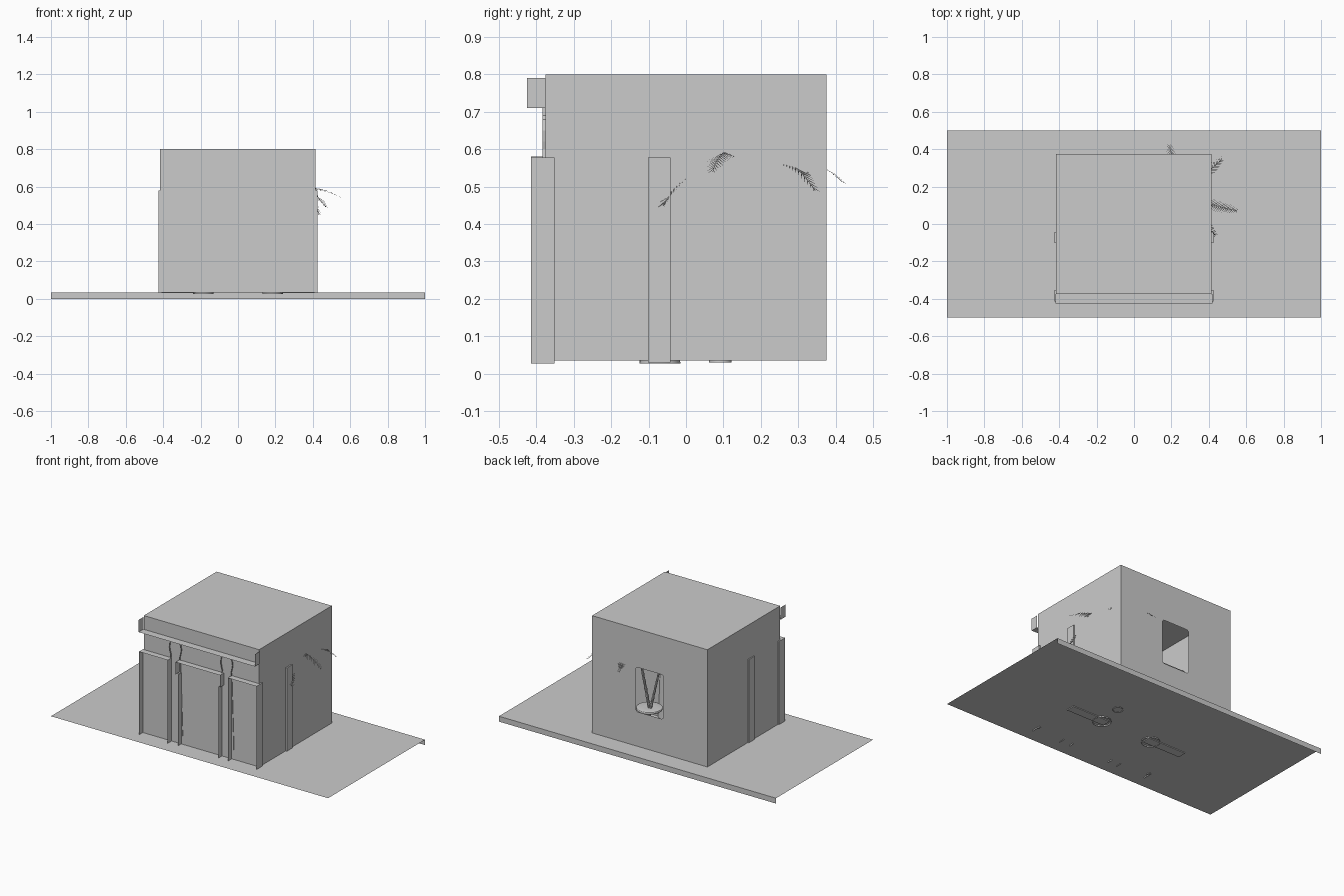
import bpy, bmesh, math
from mathutils import Vector

if "Cube" in bpy.data.objects:
    bpy.data.objects.remove(bpy.data.objects["Cube"])

Z0 = 0.035                      # floor level
X0, X1, YF, YB, ZT = -0.417, 0.415, -0.375, 0.375, 0.80


def mesh_object(name, bm):
    me = bpy.data.meshes.new(name)
    bm.to_mesh(me)
    bm.free()
    ob = bpy.data.objects.new(name, me)
    bpy.context.collection.objects.link(ob)
    return ob


def sheets(name, quads):
    """Object made of separate flat polygons."""
    bm = bmesh.new()
    for q in quads:
        bm.faces.new([bm.verts.new(p) for p in q])
    bmesh.ops.remove_doubles(bm, verts=bm.verts, dist=1e-5)
    return mesh_object(name, bm)


def quad_x(x, y0, y1, z0, z1):
    return [(x, y0, z0), (x, y1, z0), (x, y1, z1), (x, y0, z1)]


def quad_y(y, x0, x1, z0, z1):
    return [(x0, y, z0), (x1, y, z0), (x1, y, z1), (x0, y, z1)]


def quad_z(z, x0, x1, y0, y1):
    return [(x0, y0, z), (x1, y0, z), (x1, y1, z), (x0, y1, z)]


def box(name, x0, x1, y0, y1, z0, z1):
    bm = bmesh.new()
    bmesh.ops.create_cube(bm, size=1)
    for v in bm.verts:
        v.co = ((x0 + x1) / 2 + v.co.x * (x1 - x0),
                (y0 + y1) / 2 + v.co.y * (y1 - y0),
                (z0 + z1) / 2 + v.co.z * (z1 - z0))
    return mesh_object(name, bm)


def lathe(name, profile, cx, cy, n=24):
    bm = bmesh.new()
    rings = [[bm.verts.new((cx + r * math.cos(2 * math.pi * i / n),
                            cy + r * math.sin(2 * math.pi * i / n), z))
              for i in range(n)] for r, z in profile]
    for a, b in zip(rings, rings[1:]):
        for i in range(n):
            j = (i + 1) % n
            bm.faces.new((a[i], a[j], b[j], b[i]))
    bm.faces.new(rings[-1])
    ob = mesh_object(name, bm)
    for p in ob.data.polygons:
        p.use_smooth = len(p.vertices) == 4
    return ob


def strip(name, pts, y0, y1):
    """Thin wall following an (x, z) outline."""
    return sheets(name, [[(a[0], y0, a[1]), (b[0], y0, b[1]), (b[0], y1, b[1]), (a[0], y1, a[1])]
                         for a, b in zip(pts, pts[1:])])


# base slab: open sheet with a back lip
sheets("base_slab", [quad_z(Z0, -1, 1, -0.5, 0.5), quad_y(0.5, -1, 1, 0, Z0)])

# building shell
sheets("building_shell", [quad_z(ZT, X0, X1, YF, YB), quad_x(X0, YF, YB, Z0, ZT),
                          quad_x(X1, YF, YB, Z0, ZT), quad_y(YF, X0, X1, Z0, ZT)])

# back wall with a rounded window
bm = bmesh.new()
hole = []
r = 0.018
for cx, cz, a0 in ((0.1, 0.55, 0), (-0.1, 0.55, 90), (-0.1, 0.26, 180), (0.1, 0.26, 270)):
    ix = cx - math.copysign(r, cx)
    iz = cz - r if cz > 0.4 else cz + r
    for k in range(5):
        a = math.radians(a0 + k * 22.5)
        hole.append((ix + r * math.cos(a), YB, iz + r * math.sin(a)))
edges = []
for loop in (quad_y(YB, X0, X1, Z0, ZT), hole):
    vs = [bm.verts.new(p) for p in loop]
    edges += [bm.edges.new((vs[i], vs[(i + 1) % len(vs)])) for i in range(len(vs))]
bmesh.ops.triangle_fill(bm, edges=edges, use_beauty=True, normal=(0, 1, 0))
mesh_object("back_wall", bm)

# cornice: open tray along the top of the front
sheets("front_cornice", [quad_z(0.71, -0.42, 0.42, -0.425, YF)] +
       [quad_x(s * 0.42, -0.425, YF, 0.71, 0.79) for s in (-1, 1)])

# door lintel tray
sheets("door_lintel", [quad_z(0.58, -0.16, 0.16, -0.415, YF)] +
       [quad_x(s * 0.16, -0.415, YF, 0.50, 0.58) for s in (-1, 1)])

col_profile = [(0.055, 0.027), (0.05, 0.09), (0.035, 0.57), (0.032, 0.60), (0.038, 0.62),
               (0.043, 0.65), (0.038, 0.68), (0.026, 0.69), (0.026, 0.71)]
for s, side in ((-1, "left"), (1, "right")):
    # front wall frame and door jamb
    sheets(side + "_front_frame", [
        quad_x(s * 0.424, -0.415, -0.352, 0.027, 0.578),
        quad_x(s * 0.217, -0.415, YF, 0.03, 0.578),
        quad_x(s * 0.147, -0.41, YF, 0.027, 0.50),
        quad_z(0.578, s * 0.217, s * 0.424, -0.415, YF)])
    # side pilasters
    xa, xb = sorted((s * 0.41, s * 0.424))
    box(side + "_corner_pilaster", xa, xb, YF, -0.352, 0.03, 0.578)
    box(side + "_middle_pilaster", xa, xb, -0.102, -0.042, 0.03, 0.578)
    # front column outlines
    for e in (-1, 1):
        pts = [(s * 0.185 + e * w, z) for w, z in col_profile]
        strip(side + "_column_trunk_edge", pts[1:3], -0.379, YF)
        strip(side + "_column_capital_edge", pts[2:], -0.384, YF)
    # inner columns and wall
    lathe(side + "_inner_column", col_profile, s * 0.185, -0.07)
    xa, xb = sorted((s * 0.15, s * 0.412))
    box(side + "_inner_wall", xa, xb, -0.10, -0.042, 0.03, 0.578)
box("inner_lintel", -0.15, 0.15, -0.10, -0.042, 0.50, 0.578)

# round table
TX, TY = 0.20, 0.092
lathe("table", [(0.03, 0.03), (0.03, 0.045), (0.01, 0.055), (0.01, 0.135), (0.078, 0.14),
                (0.078, 0.152), (0.0755, 0.153), (0.02, 0.15)], TX, TY, 32)


def trunk(name, a, b, r0, r1, n=8):
    """Leaning ringed palm trunk."""
    bm = bmesh.new()
    a, b = Vector(a), Vector(b)
    rings = []
    for i in range(17):
        t = i / 16
        c = a.lerp(b, t)
        rad = (r0 + (r1 - r0) * t) * (1.2 if i % 2 else 0.9)
        rings.append([bm.verts.new(c + Vector((rad * math.cos(k * 2 * math.pi / n),
                                               rad * math.sin(k * 2 * math.pi / n), 0)))
                      for k in range(n)])
    for p, q in zip(rings, rings[1:]):
        for k in range(n):
            m = (k + 1) % n
            bm.faces.new((p[k], p[m], q[m], q[k]))
    return mesh_object(name, bm)


def frond(name, c, tip, peak=0.64, n=26):
    """Arched stem with drooping leaflets on both sides."""
    c, tip = Vector(c), Vector(tip)
    mid = (c + tip) / 2
    mid.z = peak
    pos = lambda t: c * (1 - t) ** 2 + mid * 2 * t * (1 - t) + tip * t * t
    fwd = Vector((tip.x - c.x, tip.y - c.y, 0)).normalized()
    out = Vector((-fwd.y, fwd.x, 0))
    quads = []
    for i in range(n):
        t, u = i / n, (i + 1) / n
        p, q = pos(t), pos(u)
        w = 0.0015
        quads.append([p - out * w, q - out * w, q + out * w, p + out * w])
        ln = 0.034 * math.sin(math.pi * (0.12 + 0.8 * t))
        for s in (-1, 1):
            end = q + out * s * ln + fwd * ln * 0.8 - Vector((0, 0, ln * 0.45))
            quads.append([p, p.lerp(q, 0.5), end])
    return sheets(name, quads)


# two palms standing on the table
crown = (0.245, 0.145, 0.55)
trunk("palm_trunk", (TX, TY, 0.15), crown, 0.009, 0.006)
for tip in ((0.55, 0.07, 0.54), (0.47, 0.345, 0.49), (0.435, -0.06, 0.45), (0.19, 0.42, 0.51),
            (0.0, 0.2, 0.5), (0.06, 0.0, 0.48)):
    frond("palm_frond", crown, tip)
crown = (0.13, 0.06, 0.48)
trunk("small_palm_trunk", (TX - 0.01, TY, 0.15), crown, 0.008, 0.005)
for k in range(5):
    a = k * 2 * math.pi / 5 + 0.3
    frond("small_palm_frond", crown,
          (crown[0] + 0.13 * math.cos(a), crown[1] + 0.13 * math.sin(a), 0.45), 0.53, 16)
